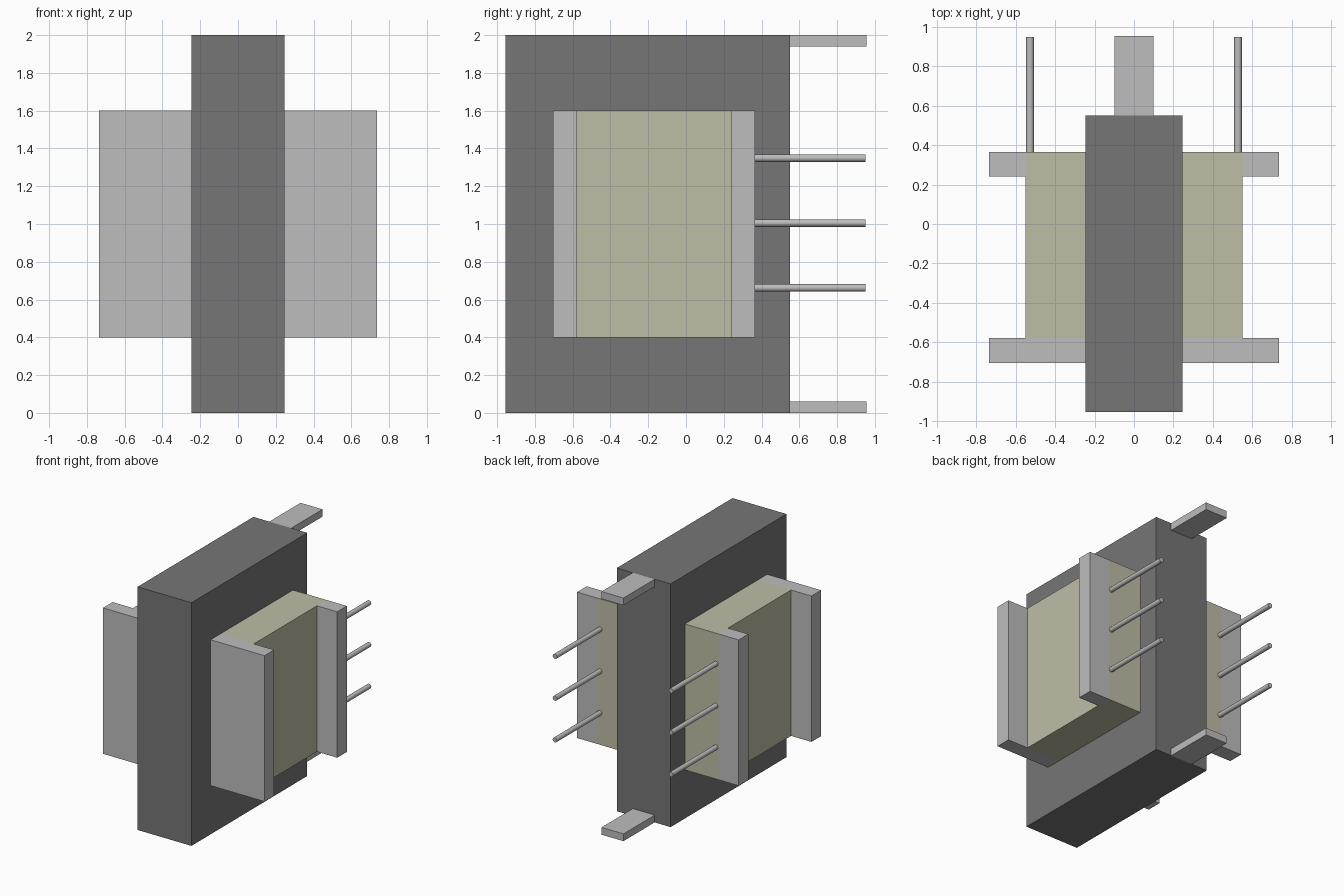
import bpy
from math import radians

cube = bpy.data.objects.get("Cube")
if cube:
    bpy.data.objects.remove(cube, do_unlink=True)


def material(name, rgb):
    mat = bpy.data.materials.new(name)
    mat.use_nodes = True
    mat.diffuse_color = (*rgb, 1)
    mat.node_tree.nodes["Principled BSDF"].inputs["Base Color"].default_value = (*rgb, 1)
    return mat


dark_grey = material("dark grey", (0.18, 0.18, 0.18))
light_grey = material("light grey", (0.51, 0.51, 0.51))
khaki = material("pale khaki", (0.52, 0.51, 0.38))


def box(name, x, y, z, mat):
    """Box spanning the given (low, high) ranges."""
    spans = (x, y, z)
    bpy.ops.mesh.primitive_cube_add(size=1, location=[(a + b) / 2 for a, b in spans])
    ob = bpy.context.object
    ob.name = name
    ob.scale = [b - a for a, b in spans]
    bpy.ops.object.transform_apply(location=False, rotation=False, scale=True)
    ob.data.materials.append(mat)


def pin(name, x, z):
    y0, y1 = 0.36, 0.95
    bpy.ops.mesh.primitive_cylinder_add(
        vertices=16, radius=0.02, depth=y1 - y0,
        location=(x, (y0 + y1) / 2, z), rotation=(radians(90), 0, 0))
    ob = bpy.context.object
    ob.name = name
    ob.data.materials.append(light_grey)
    bpy.ops.object.shade_smooth_by_angle()


# Core block
CORE = 0.245
box("core", (-CORE, CORE), (-0.955, 0.55), (0, 2), dark_grey)

# Mounting tabs on the back, top and bottom
for name, z in (("top_tab", (1.94, 2)), ("bottom_tab", (0, 0.06))):
    box(name, (-0.1, 0.1), (0.55, 0.955), z, light_grey)

# Winding, flanges and pins on each side of the core
HEIGHT = (0.4, 1.6)
for side, s in (("left", 1), ("right", -1)):
    def span(a, b):
        return tuple(sorted((s * a, s * b)))
    box(side + "_winding", span(CORE, 0.55), (-0.58, 0.365), HEIGHT, khaki)
    box(side + "_front_flange", span(CORE, 0.735), (-0.705, -0.58), HEIGHT, light_grey)
    box(side + "_back_flange", span(0.55, 0.735), (0.24, 0.365), HEIGHT, light_grey)
    for level, z in (("lower", 0.662), ("middle", 1.005), ("upper", 1.349)):
        pin(f"{side}_{level}_pin", s * 0.528, z)
